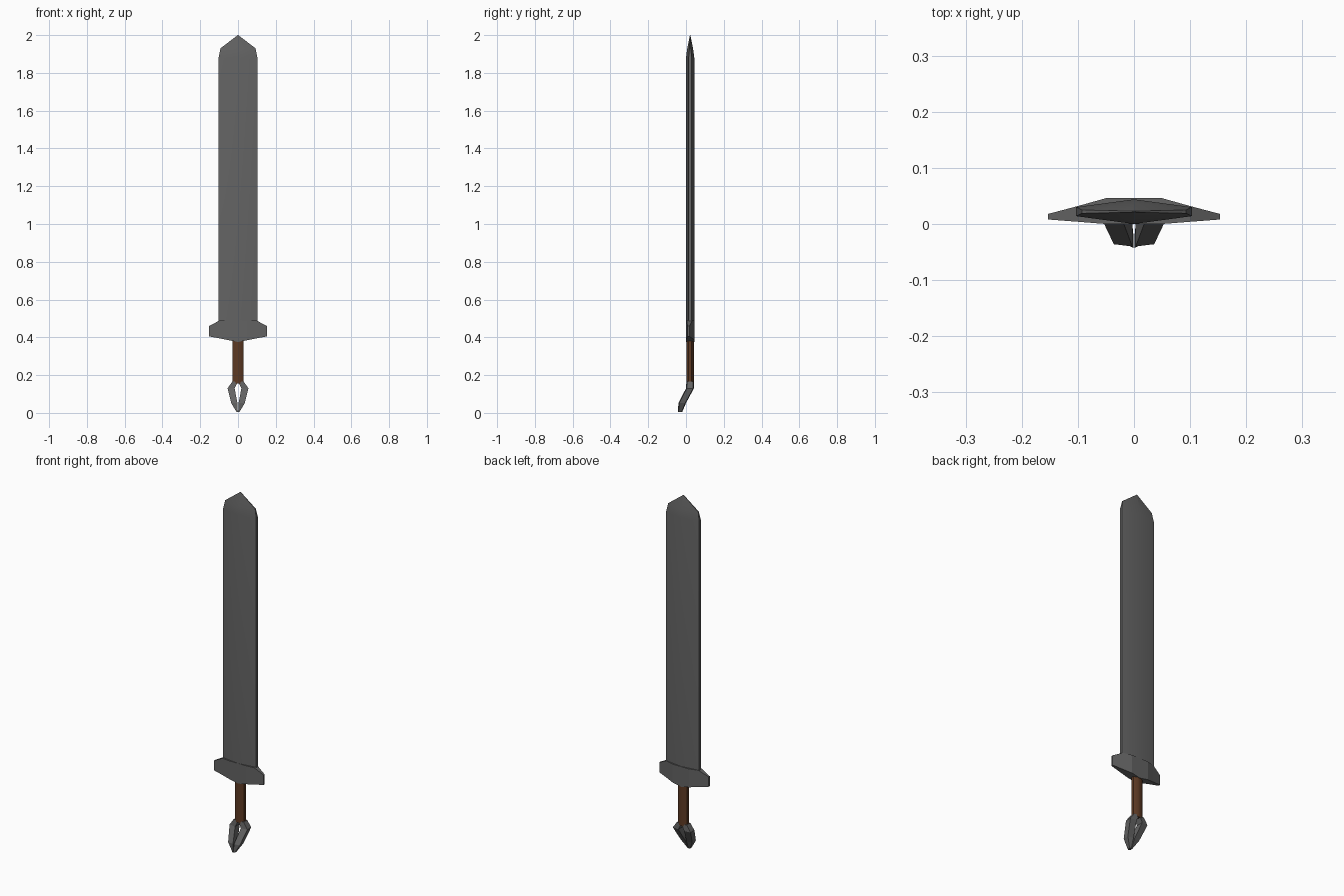
import bpy, bmesh, math

if "Cube" in bpy.data.objects:
    bpy.data.objects.remove(bpy.data.objects["Cube"])


def material(name, rgb):
    m = bpy.data.materials.new(name)
    m.diffuse_color = (*rgb, 1)
    m.use_nodes = True
    m.node_tree.nodes["Principled BSDF"].inputs["Base Color"].default_value = m.diffuse_color
    return m


steel = material("dark steel", (0.125, 0.125, 0.125))
leather = material("brown grip", (0.11, 0.042, 0.017))


def loft(name, rings, mat, smooth=0):
    """Skin a list of equal-length point rings and cap both ends."""
    bm = bmesh.new()
    loops = [[bm.verts.new(p) for p in r] for r in rings]
    n = len(loops[0])
    for a, b in zip(loops, loops[1:]):
        for i in range(n):
            j = (i + 1) % n
            bm.faces.new((a[i], a[j], b[j], b[i]))
    bm.faces.new(loops[0])
    bm.faces.new(loops[-1])
    bmesh.ops.remove_doubles(bm, verts=bm.verts, dist=0.0002)
    bmesh.ops.recalc_face_normals(bm, faces=bm.faces)
    me = bpy.data.meshes.new(name)
    bm.to_mesh(me)
    bm.free()
    me.materials.append(mat)
    ob = bpy.data.objects.new(name, me)
    bpy.context.collection.objects.link(ob)
    if smooth:
        bpy.ops.object.select_all(action='DESELECT')
        ob.select_set(True)
        bpy.context.view_layer.objects.active = ob
        bpy.ops.object.shade_smooth_by_angle(angle=math.radians(smooth))
    return ob


# Blade: flattened diamond section with narrow blunt edges
def blade_ring(w, edge, depth, z, zc):
    c = 0.022
    return [(-w, c - edge, z), (0, c - depth, zc), (w, c - edge, z),
            (w, c + edge, z), (0, c + depth, zc), (-w, c + edge, z)]


loft("blade", [blade_ring(0.103, 0.008, 0.022, 0.46, 0.46),
               blade_ring(0.103, 0.008, 0.022, 1.88, 1.88),
               blade_ring(0.093, 0.003, 0.016, 1.93, 1.925),
               blade_ring(0.001, 0.001, 0.001, 2.0, 2.0)], steel, 30)

# Guard: tapers along x towards both ends
half = [(0.153, 0.008, 0.018, 0.405, 0.46), (0.10, 0.004, 0.032, 0.395, 0.488),
        (0.05, 0.0, 0.046, 0.385, 0.488)]
stations = ([(-x, *r) for x, *r in half] + [(0, 0.0, 0.046, 0.375, 0.488)]
            + half[::-1])
loft("guard", [[(x, y0, z0), (x, y1, z0), (x, y1, z1), (x, y0, z1)]
               for x, y0, y1, z0, z1 in stations], steel)

# Grip: eight-sided handle
loft("grip", [[(0.031 * math.cos(a), 0.022 + 0.022 * math.sin(a), z)
               for a in [math.pi / 8 + k * math.pi / 4 for k in range(8)]]
              for z in (0.155, 0.40)], leather, 50)

# Pommel: two mirrored claws that bend forward and meet at the tip
claw = [(0.0, 0.031, 0.002, 0.042, 0.165), (0.018, 0.055, 0.0, 0.042, 0.13),
        (0.003, 0.036, -0.04, 0.0, 0.052), (0.001, 0.008, -0.043, -0.02, 0.005)]
for side, name in ((1, "right_claw"), (-1, "left_claw")):
    loft(name, [[(side * x0, y0, z), (side * x1, y0 + 0.004, z),
                 (side * x1, y1 - 0.004, z), (side * x0, y1, z)]
                for x0, x1, y0, y1, z in claw], steel)
